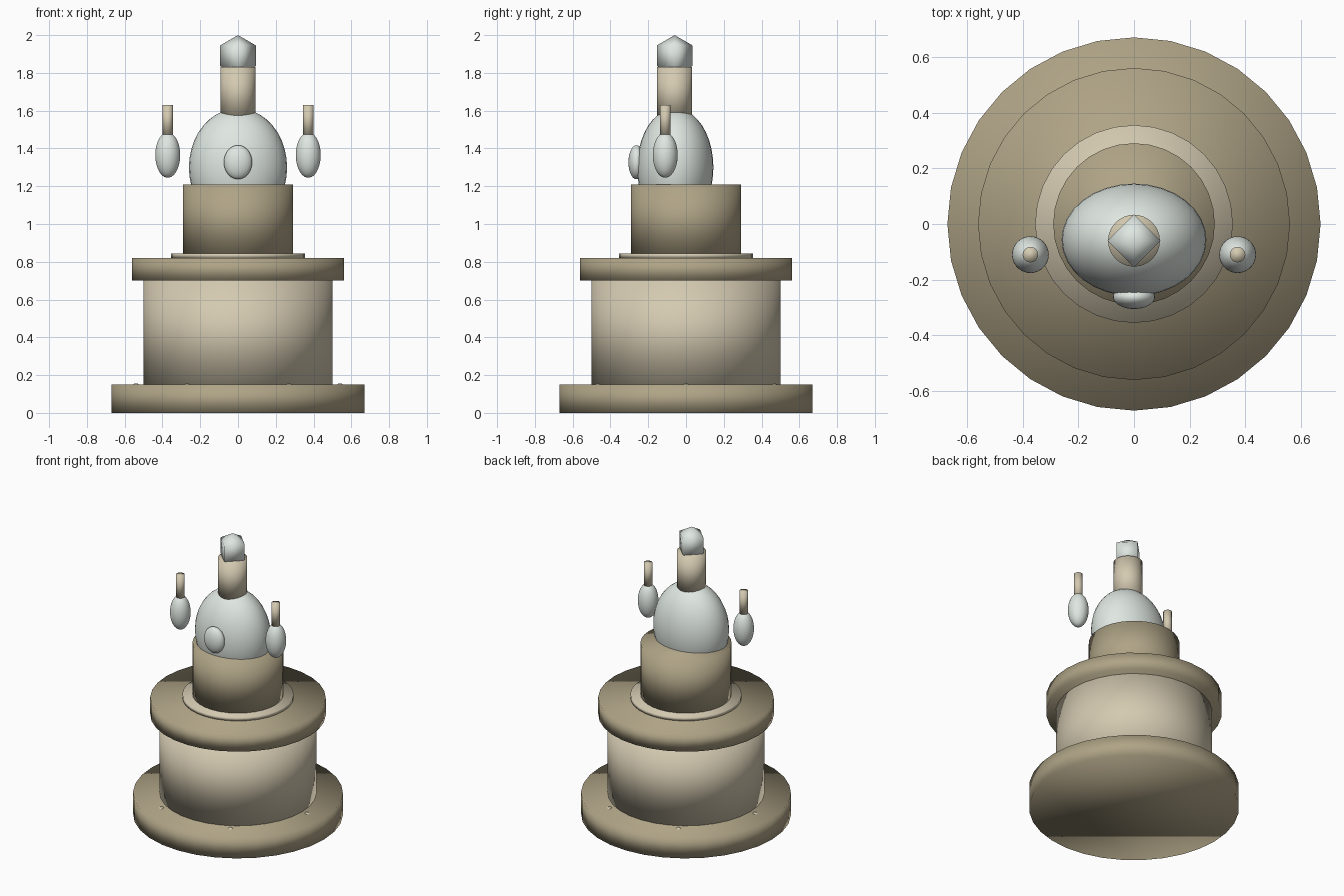
import bpy
import math

cube = bpy.data.objects.get("Cube")
if cube:
    bpy.data.objects.remove(cube, do_unlink=True)


def material(name, rgb):
    mat = bpy.data.materials.new(name)
    mat.use_nodes = True
    colour = (*rgb, 1.0)
    mat.diffuse_color = colour
    mat.node_tree.nodes["Principled BSDF"].inputs["Base Color"].default_value = colour
    return mat


DARK_STONE = material("dark stone", (0.43, 0.37, 0.24))
LIGHT_STONE = material("light stone", (0.66, 0.59, 0.44))
PALE_MARBLE = material("pale marble", (0.74, 0.80, 0.76))


def finish(name, mat):
    obj = bpy.context.object
    obj.name = name
    obj.data.materials.append(mat)
    bpy.ops.object.shade_smooth()
    return obj


def drum(name, mat, radius, bottom, top, x=0, y=0, sides=32):
    bpy.ops.mesh.primitive_cylinder_add(
        vertices=sides, radius=radius, depth=top - bottom,
        location=(x, y, (bottom + top) / 2))
    return finish(name, mat)


def ellipsoid(name, mat, centre, radii):
    bpy.ops.mesh.primitive_uv_sphere_add(
        segments=32, ring_count=20, radius=1, location=centre)
    bpy.context.object.scale = radii
    return finish(name, mat)


# Stepped round plinth
drum("base_step", DARK_STONE, 0.67, 0, 0.15)
drum("plinth_drum", LIGHT_STONE, 0.50, 0.15, 0.70)
drum("cornice", DARK_STONE, 0.56, 0.70, 0.82)
drum("collar", LIGHT_STONE, 0.355, 0.82, 0.845)
drum("pedestal", DARK_STONE, 0.29, 0.845, 1.21)

# Studs around the base step
for i in range(6):
    angle = i * math.pi / 3
    ellipsoid(f"base_stud_{i + 1}", LIGHT_STONE,
              (0.54 * math.cos(angle), 0.54 * math.sin(angle), 0.145),
              (0.018, 0.018, 0.011))

# Statue body with an oval boss on its front
ellipsoid("statue_body", PALE_MARBLE, (0, -0.057, 1.30), (0.26, 0.202, 0.312))
ellipsoid("front_boss", PALE_MARBLE, (0, -0.262, 1.327), (0.075, 0.043, 0.09))
drum("neck", LIGHT_STONE, 0.093, 1.56, 1.83, y=-0.06)

# Eight-faced finial
bpy.ops.mesh.primitive_uv_sphere_add(
    segments=4, ring_count=2, radius=0.109, location=(0, -0.06, 1.891))
finish("finial", PALE_MARBLE)

# Raised side pieces
for side, sign in (("left", 1), ("right", -1)):
    ellipsoid(f"{side}_hand", PALE_MARBLE, (sign * 0.372, -0.11, 1.365),
              (0.066, 0.066, 0.12))
    drum(f"{side}_rod", LIGHT_STONE, 0.028, 1.47, 1.63,
         x=sign * 0.372, y=-0.11, sides=16)
